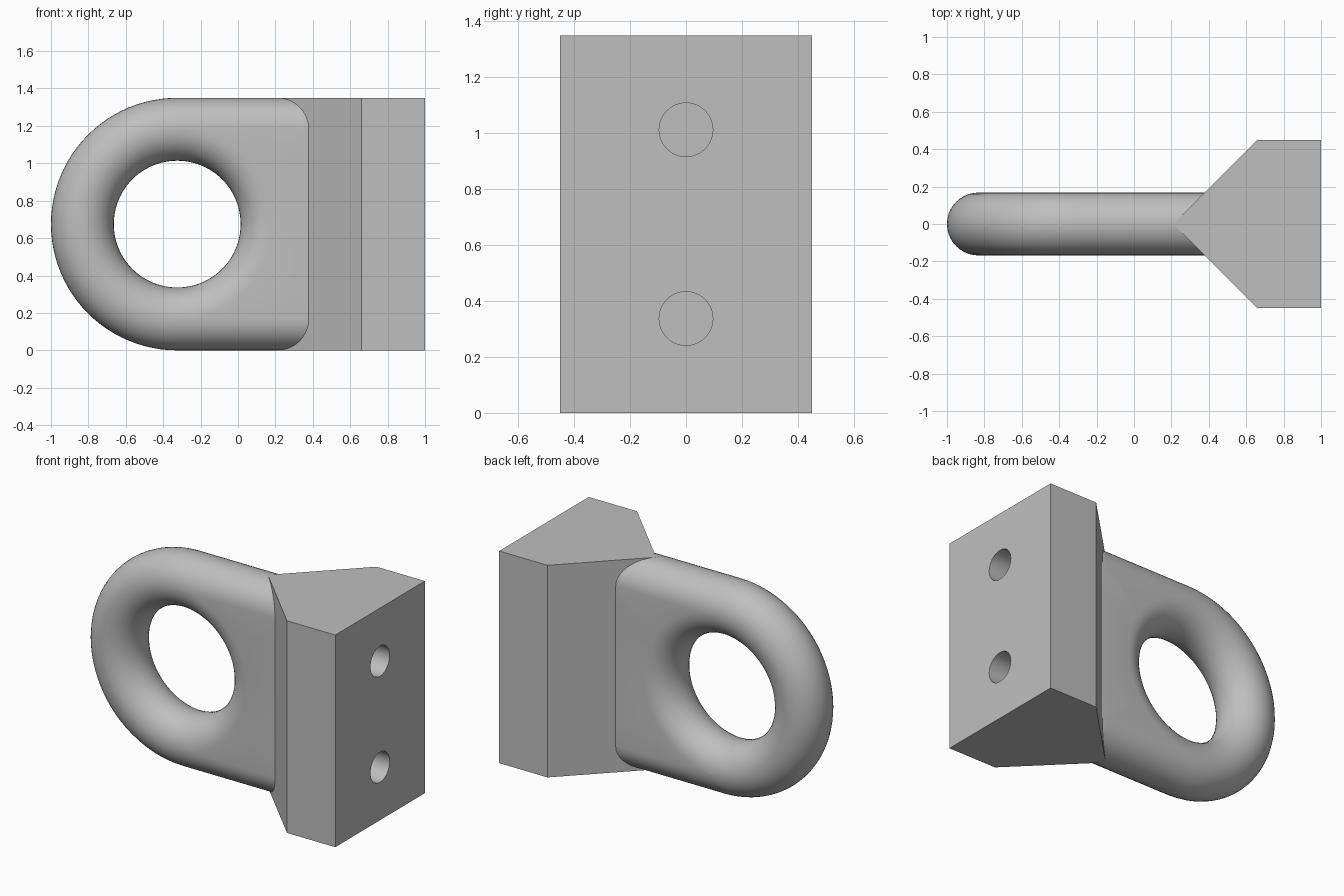
import bpy, bmesh, math
from mathutils import Vector

cube = bpy.data.objects.get("Cube")
if cube:
    bpy.data.objects.remove(cube, do_unlink=True)

grey = bpy.data.materials.new("plain grey")
grey.use_nodes = True
COLOUR = (0.52, 0.52, 0.52, 1)
grey.diffuse_color = COLOUR
grey.node_tree.nodes["Principled BSDF"].inputs["Base Color"].default_value = COLOUR


def finish(bm, name):
    bmesh.ops.recalc_face_normals(bm, faces=bm.faces)
    mesh = bpy.data.meshes.new(name)
    bm.to_mesh(mesh)
    bm.free()
    mesh.materials.append(grey)
    obj = bpy.data.objects.new(name, mesh)
    bpy.context.collection.objects.link(obj)
    return obj


def select(obj):
    bpy.ops.object.select_all(action='DESELECT')
    obj.select_set(True)
    bpy.context.view_layer.objects.active = obj


HEIGHT = 1.35
MID = HEIGHT / 2
TUBE = 0.168              # half thickness of the eye
CREST = MID - TUBE        # radius of the tube centre line
CENTRE = Vector((-0.325, 0, MID))

# Eye: round ring on the left, stretched into a flat rounded slab on the right
STEPS, CORNER, ARC = 96, 9, 20
reach = CREST / math.tan(CORNER * math.tau / STEPS)
bm = bmesh.new()
sections = []
for i in range(STEPS):
    t = i * math.tau / STEPS
    way = Vector((math.cos(t), 0, math.sin(t)))
    if STEPS / 4 < i < STEPS * 3 / 4:
        outer, normal = way * CREST, way
    elif CORNER <= i <= STEPS - CORNER:
        side = math.copysign(1, way.z)
        outer, normal = way * (CREST / abs(way.z)), Vector((0, 0, side))
    else:
        outer, normal = way * (reach / way.x), Vector((1, 0, 0))
    ring = []
    for start, direction, sign in ((way * CREST, -way, -1), (outer, normal, 1)):
        for k in range(ARC + 1):
            a = math.pi * k / ARC
            p = CENTRE + start + direction * TUBE * math.sin(a)
            p.y = sign * TUBE * math.cos(a)
            ring.append(bm.verts.new(p))
    sections.append(ring)
for i, ring in enumerate(sections):
    after = sections[(i + 1) % STEPS]
    for k in range(len(ring)):
        j = (k + 1) % len(ring)
        bm.faces.new((ring[k], ring[j], after[j], after[k]))
bmesh.ops.remove_doubles(bm, verts=bm.verts, dist=0.0005)
eye = finish(bm, "eye_ring")
select(eye)
bpy.ops.object.shade_smooth_by_angle(angle=math.radians(35))

# Base: pointed block
outline = [(0.21, 0), (0.66, -0.45), (1, -0.45), (1, 0.45), (0.66, 0.45)]
bm = bmesh.new()
bottom = bm.faces.new([bm.verts.new((x, y, 0)) for x, y in outline])
top = bmesh.ops.extrude_face_region(bm, geom=[bottom])["geom"]
bmesh.ops.translate(bm, vec=(0, 0, HEIGHT),
                    verts=[v for v in top if isinstance(v, bmesh.types.BMVert)])
base = finish(bm, "mounting_block")

# Bolt holes in the mounting face
for z in (MID / 2, MID * 1.5):
    bpy.ops.mesh.primitive_cylinder_add(vertices=48, radius=0.096, depth=0.5,
                                        location=(0.87, 0, z),
                                        rotation=(0, math.pi / 2, 0))
    cutter = bpy.context.object
    cutter.name = "hole_cutter"
    cutter.hide_render = True
    cutter.data.materials.append(grey)
    select(base)
    cut = base.modifiers.new("bolt hole", 'BOOLEAN')
    cut.operation, cut.solver, cut.object = 'DIFFERENCE', 'EXACT', cutter
    bpy.ops.object.modifier_apply(modifier=cut.name)
    bpy.data.objects.remove(cutter, do_unlink=True)
select(base)
bpy.ops.object.shade_smooth_by_angle(angle=math.radians(30))
